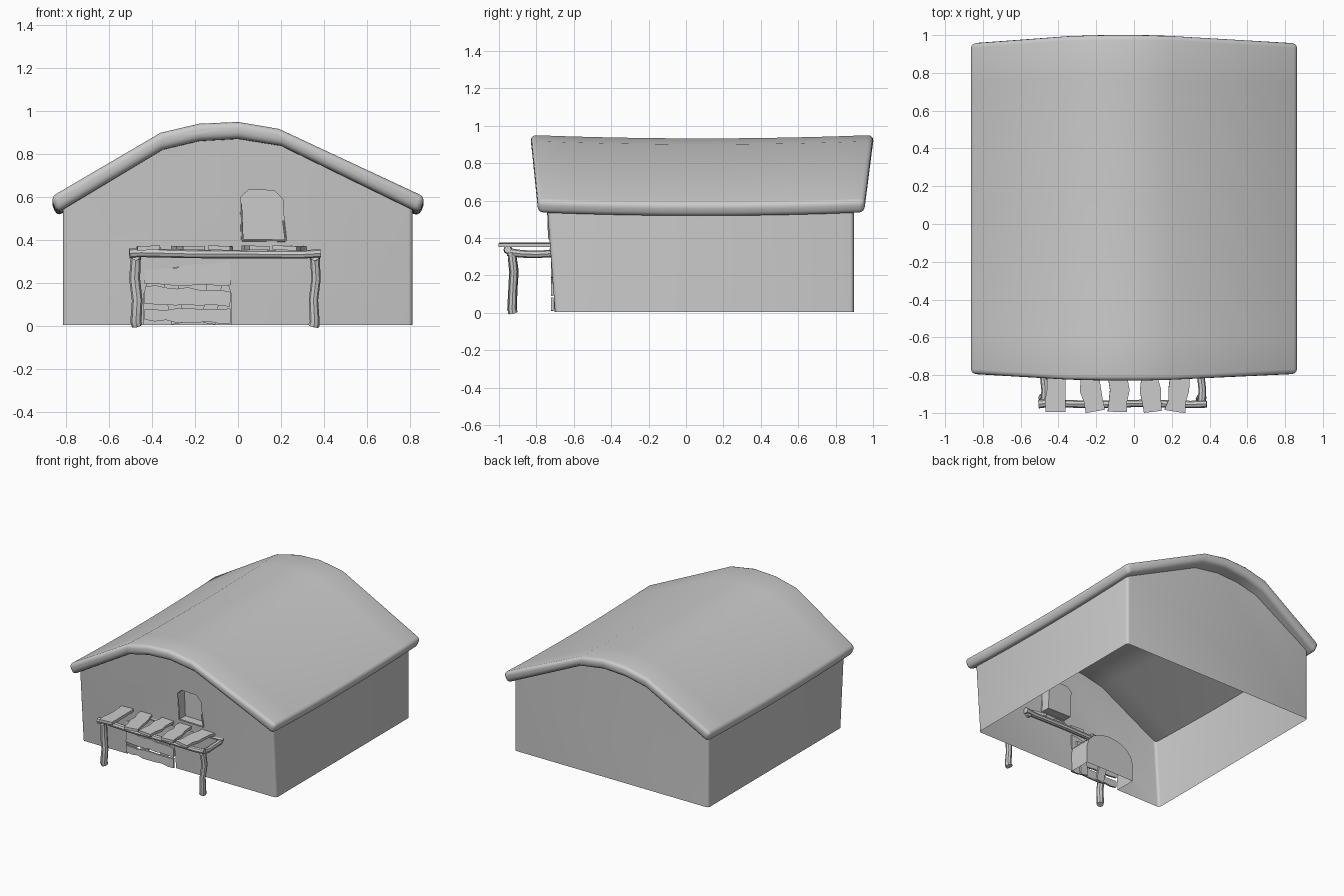
import bpy, bmesh, math, random
from mathutils import Matrix, Vector

if "Cube" in bpy.data.objects:
    bpy.data.objects.remove(bpy.data.objects["Cube"])
random.seed(4)


def make_object(name, bm, smooth=True):
    bmesh.ops.recalc_face_normals(bm, faces=bm.faces)
    me = bpy.data.meshes.new(name)
    bm.to_mesh(me)
    bm.free()
    ob = bpy.data.objects.new(name, me)
    bpy.context.collection.objects.link(ob)
    if smooth:
        shade(ob)
    return ob


def activate(ob):
    bpy.ops.object.select_all(action='DESELECT')
    ob.select_set(True)
    bpy.context.view_layer.objects.active = ob


def shade(ob):
    activate(ob)
    bpy.ops.object.shade_smooth_by_angle(angle=math.radians(35))


def loft(rings):
    """Closed solid through rings of points."""
    bm = bmesh.new()
    vs = [[bm.verts.new(p) for p in ring] for ring in rings]
    n = len(rings[0])
    for a, b in zip(vs, vs[1:]):
        for i in range(n):
            j = (i + 1) % n
            bm.faces.new((a[i], a[j], b[j], b[i]))
    bm.faces.new(vs[0])
    bm.faces.new(vs[-1][::-1])
    bmesh.ops.recalc_face_normals(bm, faces=bm.faces)
    return bm


def log(name, pts, r):
    """Crooked round pole along a path."""
    cu = bpy.data.curves.new(name, 'CURVE')
    cu.dimensions = '3D'
    cu.bevel_depth = r
    cu.bevel_resolution = 2
    cu.use_fill_caps = True
    sp = cu.splines.new('POLY')
    sp.points.add(len(pts) - 1)
    for p, co in zip(sp.points, pts):
        p.co = (*co, 1)
        p.radius = random.uniform(0.9, 1.1)
    ob = bpy.data.objects.new(name, cu)
    bpy.context.collection.objects.link(ob)
    activate(ob)
    bpy.ops.object.convert(target='MESH')
    shade(bpy.context.object)


def plank(name, matrix, length, w0, w1, thick, wobble, segs=5):
    """Rough board along local x with uneven edges, facing local z."""
    rings = []
    for i in range(segs + 1):
        t = i / segs
        h = (w0 + (w1 - w0) * t) / 2
        lo = -h + random.uniform(-wobble, wobble)
        hi = h + random.uniform(-wobble, wobble)
        x = (t - 0.5) * length
        rings.append([(x, lo, -thick / 2), (x, hi, -thick / 2),
                      (x, hi, thick / 2), (x, lo, thick / 2)])
    bm = loft(rings)
    bm.transform(matrix)
    make_object(name, bm)


# Roof: bent slab, sagging mid-length, gable ends leaning out towards the ridge
top = [(-.872, .60), (-.36, .90), (-.18, .942), (0, .95), (.19, .918), (.872, .60)]
under = [(.842, .527), (.20, .84), (0, .872), (-.18, .862), (-.35, .822), (-.842, .527)]
rings = []
for i in range(9):
    t = i / 8
    ring = []
    for x, z in top + under:
        k = min(1, max(0, (z - .55) / .37))
        y0, y1 = -.79 - .04 * k, .952 + .05 * k
        ring.append((x, y0 + (y1 - y0) * t, z - .018 * (1 - (2 * t - 1) ** 2)))
    rings.append(ring)
bm = loft(rings)
rim = [e for e in bm.edges if e.calc_face_angle(0) > math.radians(55)]
bmesh.ops.bevel(bm, geom=rim, offset=.028, segments=3, profile=.5, affect='EDGES')
make_object("roof", bm)

# Walls: hollow gabled shell whose front leans outwards with height
gable = [(-.815, 0.005), (-.815, .57), (-.355, .855), (-.18, .895), (0, .905),
         (.195, .87), (.812, .565), (.812, 0.005)]
bm = loft([[(x, -.70 - .075 * z, z) for x, z in gable], [(x, .897, z) for x, z in gable]])
corners = [e for e in bm.edges if all(abs(v.co.x) > .8 for v in e.verts)
           and abs(e.verts[0].co.z - e.verts[1].co.z) > .3]
bmesh.ops.bevel(bm, geom=corners, offset=.02, segments=3, profile=.5, affect='EDGES')
walls = make_object("walls", bm, False)

# Recesses for the arched doorway and the window
door = [(-.44, -.1), (-.44, .14)]
door += [(-.235 - .205 * math.cos(a), .14 + .14 * math.sin(a))
         for a in [math.pi * i / 8 for i in range(1, 8)]]
door += [(-.03, .14), (-.03, -.1)]
window = [(.02, .40), (.012, .60), (.05, .635), (.17, .63), (.208, .59), (.22, .397)]
for name, prof, depth in (("doorway_cutter", door, -.54), ("window_cutter", window, -.66)):
    cutter = make_object(name, loft([[(x, -.95, z) for x, z in prof],
                                     [(x, depth, z) for x, z in prof]]), False)
    mod = walls.modifiers.new(name, 'BOOLEAN')
    mod.operation = 'DIFFERENCE'
    mod.solver = 'EXACT'
    mod.object = cutter
    activate(walls)
    bpy.ops.object.modifier_apply(modifier=mod.name)
    bpy.data.objects.remove(cutter)

# Open the shell below and beneath the roof
bm = bmesh.new()
bm.from_mesh(walls.data)
gone = [f for f in bm.faces if (f.normal.z < -.9 and f.calc_center_median().z < .02)
        or (f.normal.z > .3 and f.calc_center_median().z > .55
            and f.calc_area() > .05)]
bmesh.ops.delete(bm, geom=gone, context='FACES')
bm.to_mesh(walls.data)
bm.free()
shade(walls)

# Window frame edging
for name, pts in (("window_frame_left", [(.013, -.738, .57), (.02, -.732, .40)]),
                  ("window_frame_sill", [(.018, -.732, .40), (.22, -.732, .397)]),
                  ("window_frame_right", [(.222, -.732, .397), (.211, -.736, .49)])):
    log(name, pts, .006)

# Boarded door: crosswise planks over two uprights
for i, (z, w0, w1, tilt) in enumerate(((.235, .07, .11, -2), (.135, .09, .07, 3), (.05, .05, .075, 1))):
    m = (Matrix.Translation((-.235, -.716, z)) @ Matrix.Rotation(math.radians(tilt), 4, 'Y')
         @ Matrix.Rotation(math.radians(90), 4, 'X'))
    plank(f"door_plank_{i + 1}", m, .40, w0, w1, .014, .007, 8)
for i, (x, tilt) in enumerate(((-.30, 80), (-.12, 98))):
    m = (Matrix.Translation((x, -.70, .135)) @ Matrix.Rotation(math.radians(tilt), 4, 'Y')
         @ Matrix.Rotation(math.radians(90), 4, 'X'))
    plank(f"door_upright_{i + 1}", m, .25, .07, .06, .014, .004)

# Lean-to table: front legs, side rails, front and back bars
for side, x in (("left", -.475), ("right", .357)):
    s = -1 if x < 0 else 1
    log(side + "_table_leg", [(x - .005 * s, -.925, 0), (x, -.930, .02), (x - .006 * s, -.926, .12),
                              (x + .006 * s, -.920, .22), (x, -.932, .325)], .024)
    log(side + "_table_rail", [(x, -.955, .325), (x + .005, -.88, .315),
                               (x - .004, -.80, .312), (x, -.70, .318)], .021)
for name, y in (("front_table_bar", -.953), ("back_table_bar", -.708)):
    log(name, [(-.505, y, .338), (-.45, y + .004, .341), (-.2, y - .003, .335), (.05, y + .004, .334),
               (.3, y - .002, .333), (.385, y, .338)], .021)

# Five uneven table slats
for i, (x, tilt) in enumerate(((-.415, 1), (-.235, 10), (-.08, -2), (.085, 7), (.24, -9))):
    m = (Matrix.Translation((x, -.85, .363)) @ Matrix.Rotation(math.radians(90 + tilt), 4, 'Z')
         @ Matrix.Rotation(math.radians(random.uniform(-3, 3)), 4, 'X'))
    plank(f"table_slat_{i + 1}", m, .29, .10, .105, .02, .008)
